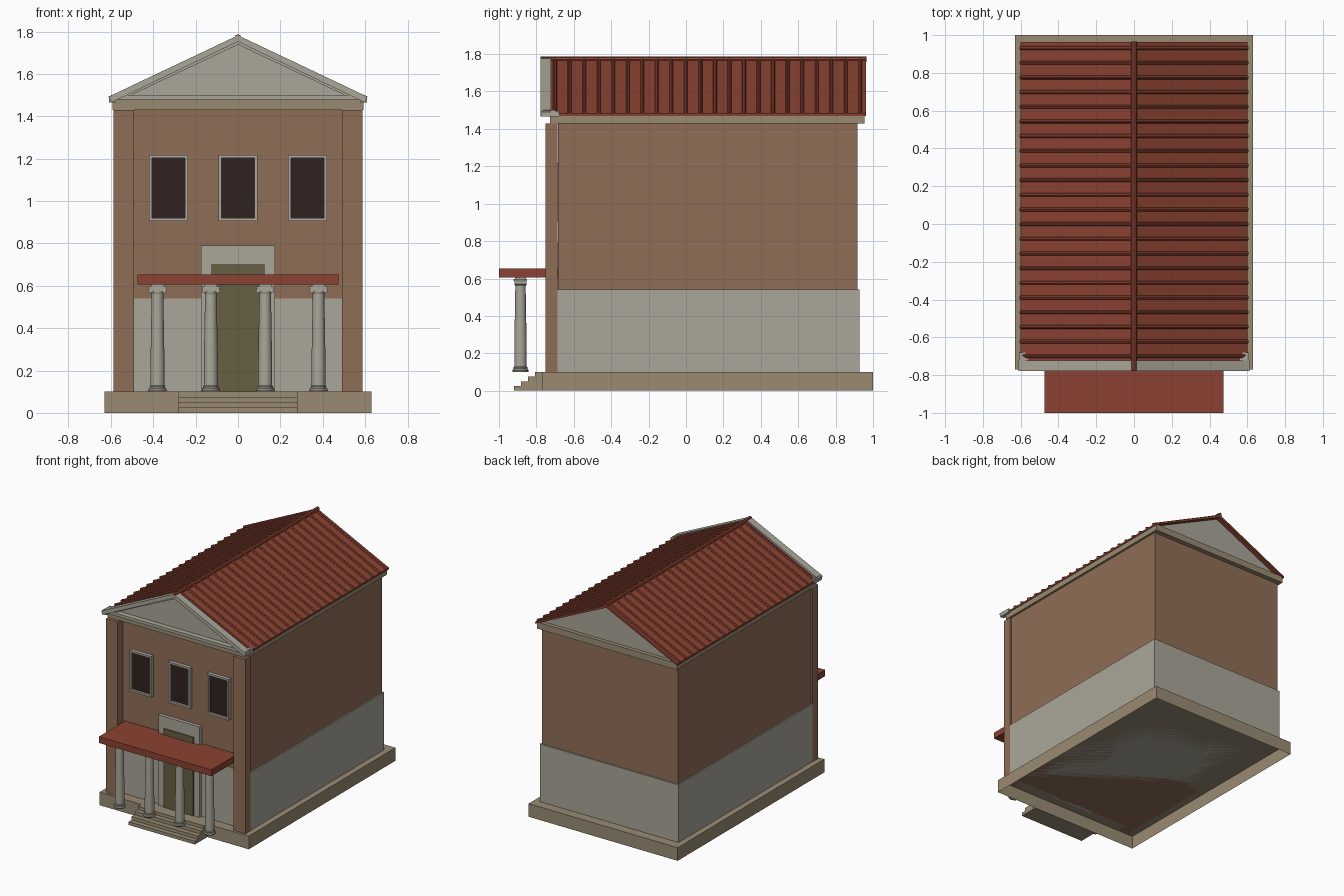
import bpy, bmesh, math
from mathutils import Vector

if "Cube" in bpy.data.objects:
    bpy.data.objects.remove(bpy.data.objects["Cube"])


def mat(name, r, g, b):
    m = bpy.data.materials.new(name)
    m.diffuse_color = (r, g, b, 1)
    m.use_nodes = True
    m.node_tree.nodes["Principled BSDF"].inputs["Base Color"].default_value = m.diffuse_color
    return m


PLASTER = mat("plaster", .28, .155, .095)
STONE = mat("stone", .40, .38, .32)
SAND = mat("sandstone", .32, .26, .17)
TILE = mat("terracotta", .26, .055, .032)
DOOR = mat("door_wood", .14, .115, .055)
DARK = mat("dark_glass", .03, .016, .013)


def finish(name, bm, m):
    bmesh.ops.recalc_face_normals(bm, faces=bm.faces)
    me = bpy.data.meshes.new(name)
    bm.to_mesh(me)
    bm.free()
    ob = bpy.data.objects.new(name, me)
    me.materials.append(m)
    bpy.context.collection.objects.link(ob)
    return ob


def add_box(bm, x0, x1, y0, y1, z0, z1):
    vs = bmesh.ops.create_cube(bm, size=1)["verts"]
    for v in vs:
        v.co = ((x0 + x1) / 2 + v.co.x * (x1 - x0),
                (y0 + y1) / 2 + v.co.y * (y1 - y0),
                (z0 + z1) / 2 + v.co.z * (z1 - z0))


def box(name, m, *dims):
    bm = bmesh.new()
    add_box(bm, *dims)
    return finish(name, bm, m)


def prism(name, m, pts, y0, y1):
    """Extrude an x-z outline along y."""
    bm = bmesh.new()
    f = bm.faces.new([bm.verts.new((x, y0, z)) for x, z in pts])
    ext = bmesh.ops.extrude_face_region(bm, geom=[f])["geom"]
    for v in ext:
        if isinstance(v, bmesh.types.BMVert):
            v.co.y = y1
    return finish(name, bm, m)


def add_rod(bm, a, b, r, n=8):
    a, b = Vector(a), Vector(b)
    d = b - a
    vs = bmesh.ops.create_cone(bm, cap_ends=True, segments=n, radius1=r, radius2=r,
                               depth=d.length)["verts"]
    q = Vector((0, 0, 1)).rotation_difference(d)
    for v in vs:
        v.co = q @ v.co + (a + b) / 2


def smooth(ob):
    bpy.ops.object.select_all(action='DESELECT')
    bpy.context.view_layer.objects.active = ob
    ob.select_set(True)
    bpy.ops.object.shade_smooth_by_angle(angle=math.radians(35))


# Hollow plinth, open underneath
bm = bmesh.new()
add_box(bm, -.63, .63, -.77, 1, 0, .1)
bmesh.ops.delete(bm, geom=[f for f in bm.faces if f.calc_center_median().z < .01],
                 context='FACES')
finish("plinth", bm, SAND)

# Front steps
bm = bmesh.new()
for i, y in enumerate((-.92, -.883, -.845, -.808)):
    add_box(bm, -.28, .28, y, -.77, i * .025, (i + 1) * .025)
finish("front_steps", bm, SAND)

# Walls, wainscot, corner pilasters
box("walls", PLASTER, -.575, .575, -.685, .918, .1, 1.44)
box("wainscot", STONE, -.585, .585, -.692, .928, .1, .54)
for s, side in ((-1, "left"), (1, "right")):
    box(side + "_pilaster", PLASTER, *sorted((s * .49, s * .588)), -.752, -.688, .1, 1.43)

# Entablature
box("entablature", SAND, -.592, .592, -.727, .955, 1.43, 1.48)
box("front_cornice", STONE, -.6, .6, -.765, -.70, 1.478, 1.50)

# Gable walls under the roof
for name, y0, y1 in (("front_gable", -.725, -.70), ("back_gable", .90, .925)):
    prism(name, STONE, [(-.57, 1.48), (.57, 1.48), (0, 1.755)], y0, y1)

# Raking cornice with stepped inner moulding and end returns
prism("raking_cornice", STONE, [(-.612, 1.492), (0, 1.782), (.612, 1.492), (.598, 1.465),
                                (0, 1.752), (-.598, 1.465)], -.778, -.722)
prism("inner_moulding", STONE, [(-.57, 1.485), (0, 1.755), (.57, 1.485), (.535, 1.485),
                                (0, 1.738), (-.535, 1.485)], -.75, -.722)
for s, side in ((-1, "left"), (1, "right")):
    box(side + "_cornice_return", STONE, *sorted((s * .575, s * .608)), -.77, -.68, 1.465, 1.495)

# Pitched roof slab
prism("roof", TILE, [(-.6, 1.482), (0, 1.770), (.6, 1.482), (.6, 1.468), (0, 1.750),
                     (-.6, 1.468)], -.73, .963)

# Tile ribs down both slopes
bm = bmesh.new()
for i in range(22):
    y = -.70 + i * .0777
    for s in (-1, 1):
        add_rod(bm, (s * .602, y, 1.482), (0, y, 1.771), .010)
smooth(finish("roof_ribs", bm, TILE))

# Ridge cap
bm = bmesh.new()
add_rod(bm, (0, -.778, 1.772), (0, .965, 1.772), .015)
finish("ridge_cap", bm, TILE)

# Porch roof
box("porch_roof", TILE, -.475, .475, -1, -.68, .605, .653)

# Columns: lathed base and shaft, square abacus, scrolls on both sides
PROFILE = [(.0, .1), (.041, .1), (.044, .107), (.041, .115), (.036, .118), (.037, .125),
           (.033, .13), (.033, .24), (.0275, .56), (.031, .565), (.031, .575), (0, .575)]
for k, x in enumerate((-.38, -.128, .128, .38)):
    bm = bmesh.new()
    vs = [bm.verts.new((r, 0, z)) for r, z in PROFILE]
    es = [bm.edges.new(p) for p in zip(vs, vs[1:])]
    bmesh.ops.spin(bm, geom=vs + es, cent=(0, 0, 0), axis=(0, 0, 1),
                   angle=math.tau, steps=20)
    bmesh.ops.remove_doubles(bm, verts=bm.verts, dist=.0003)
    for s in (-1, 1):
        add_rod(bm, (s * .031, -.032, .578), (s * .031, .032, .578), .012, 12)
    add_box(bm, -.036, .036, -.033, .033, .574, .588)
    add_box(bm, -.043, .043, -.036, .036, .587, .597)
    add_box(bm, -.03, .03, -.03, .03, .595, .606)
    bmesh.ops.translate(bm, verts=bm.verts, vec=(x, -.885, 0))
    smooth(finish("column_%d" % (k + 1), bm, STONE))

# Door and surround
box("door_surround", STONE, -.175, .175, -.712, -.68, .1, .79)
box("door", DOOR, -.125, .125, -.72, -.69, .1, .70)

# Windows: pane and four frame bars
for x, side in ((-.328, "left"), (0, "middle"), (.328, "right")):
    box(side + "_window_pane", DARK, x - .08, x + .08, -.695, -.68, .915, 1.205)
    bm = bmesh.new()
    for s in (-1, 1):
        a, b = sorted((x + s * .077, x + s * .092))
        add_box(bm, a, b, -.712, -.68, .905, 1.218)
        a, b = sorted((1.0615 + s * .1415, 1.0615 + s * .1565))
        add_box(bm, x - .077, x + .077, -.712, -.68, a, b)
    finish(side + "_window_frame", bm, STONE)
